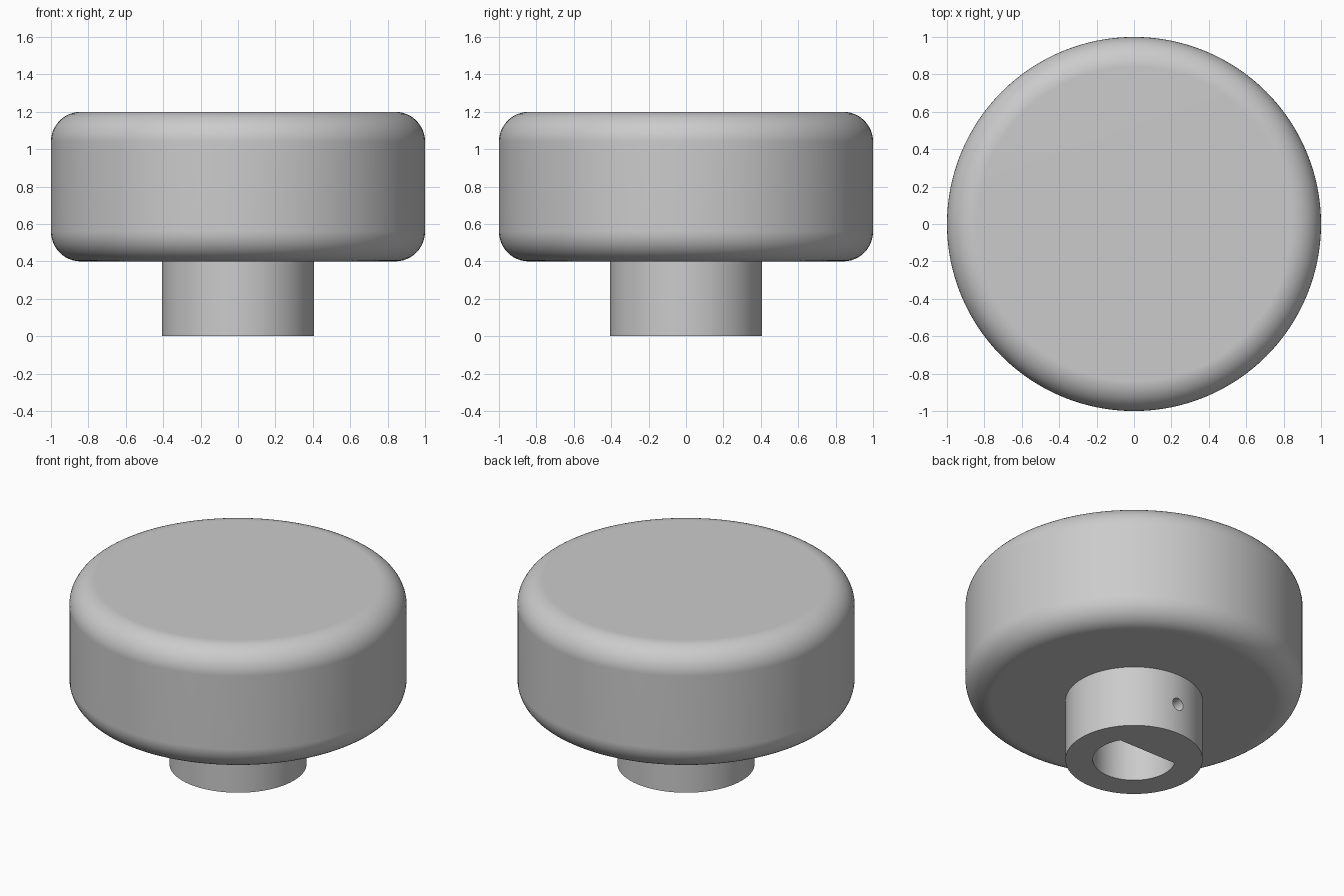
import bpy, bmesh
from math import cos, sin, pi, asin, sqrt
from mathutils import Vector

default = bpy.data.objects.get("Cube")
if default:
    bpy.data.objects.remove(default, do_unlink=True)

CAP_R, CAP_LOW, CAP_TOP, FILLET = 1.0, 0.4, 1.2, 0.16
HUB_R, BORE_R, FLAT_Y, BORE_DEPTH = 0.407, 0.244, 0.124, 0.4
SCREW_R, SCREW_Z = 0.04, 0.2
SEGMENTS = 128

grey = bpy.data.materials.new("light grey")
grey.use_nodes = True
colour = (0.6, 0.6, 0.6, 1)
grey.diffuse_color = colour
grey.node_tree.nodes["Principled BSDF"].inputs["Base Color"].default_value = colour


def add_object(name, bm):
    bmesh.ops.recalc_face_normals(bm, faces=bm.faces)
    mesh = bpy.data.meshes.new(name)
    bm.to_mesh(mesh)
    bm.free()
    mesh.materials.append(grey)
    obj = bpy.data.objects.new(name, mesh)
    bpy.context.collection.objects.link(obj)
    return obj


def lathe(name, profile):
    bm = bmesh.new()
    verts = [bm.verts.new((r, 0, z)) for r, z in profile]
    edges = [bm.edges.new(pair) for pair in zip(verts, verts[1:])]
    bmesh.ops.spin(bm, geom=verts + edges, cent=(0, 0, 0), axis=(0, 0, 1),
                   angle=2 * pi, steps=SEGMENTS)
    bmesh.ops.remove_doubles(bm, verts=bm.verts, dist=0.0001)
    return add_object(name, bm)


def prism(name, outline, offset):
    bm = bmesh.new()
    base = bm.faces.new([bm.verts.new(p) for p in outline])
    top = bmesh.ops.extrude_face_region(bm, geom=[base], use_keep_orig=True)
    moved = [g for g in top["geom"] if isinstance(g, bmesh.types.BMVert)]
    bmesh.ops.translate(bm, verts=moved, vec=Vector(offset))
    return add_object(name, bm)


def fillet(centre_z, start):
    return [(CAP_R - FILLET + FILLET * cos(a), centre_z + FILLET * sin(a))
            for a in (start + pi / 2 * i / 12 for i in range(13))]


# Rounded cap and round hub in one turned profile
profile = [(0, 0), (HUB_R, 0), (HUB_R, CAP_LOW)]
profile += fillet(CAP_LOW + FILLET, -pi / 2)
profile += fillet(CAP_TOP - FILLET, 0)
profile.append((0, CAP_TOP))
knob = lathe("knob", profile)

# D-shaped shaft bore, flat towards the back
start = asin(FLAT_Y / BORE_R)
sweep = pi + 2 * start
arc = [pi - start + sweep * i / 72 for i in range(73)]
below = 0.1
bore = prism("shaft_bore_cutter",
             [(BORE_R * cos(a), BORE_R * sin(a), -below) for a in arc],
             (0, 0, BORE_DEPTH + below))

# Set screw hole through the back of the hub
circle = [2 * pi * i / 32 for i in range(32)]
screw = prism("screw_hole_cutter",
              [(SCREW_R * cos(a), 0, SCREW_Z + SCREW_R * sin(a)) for a in circle],
              (0, HUB_R + below, 0))

bpy.context.view_layer.objects.active = knob
for cutter in (bore, screw):
    cutter.hide_render = True
    cut = knob.modifiers.new("cut", "BOOLEAN")
    cut.operation = "DIFFERENCE"
    cut.solver = "EXACT"
    cut.object = cutter
    bpy.ops.object.modifier_apply(modifier=cut.name)
    bpy.data.objects.remove(cutter, do_unlink=True)

# Smooth curved walls, crisp rims and flat ends
bpy.ops.object.select_all(action="DESELECT")
knob.select_set(True)
bpy.ops.object.shade_smooth_by_angle(angle=pi / 6)
weighted = knob.modifiers.new("flat_ends", "WEIGHTED_NORMAL")
weighted.keep_sharp = True
